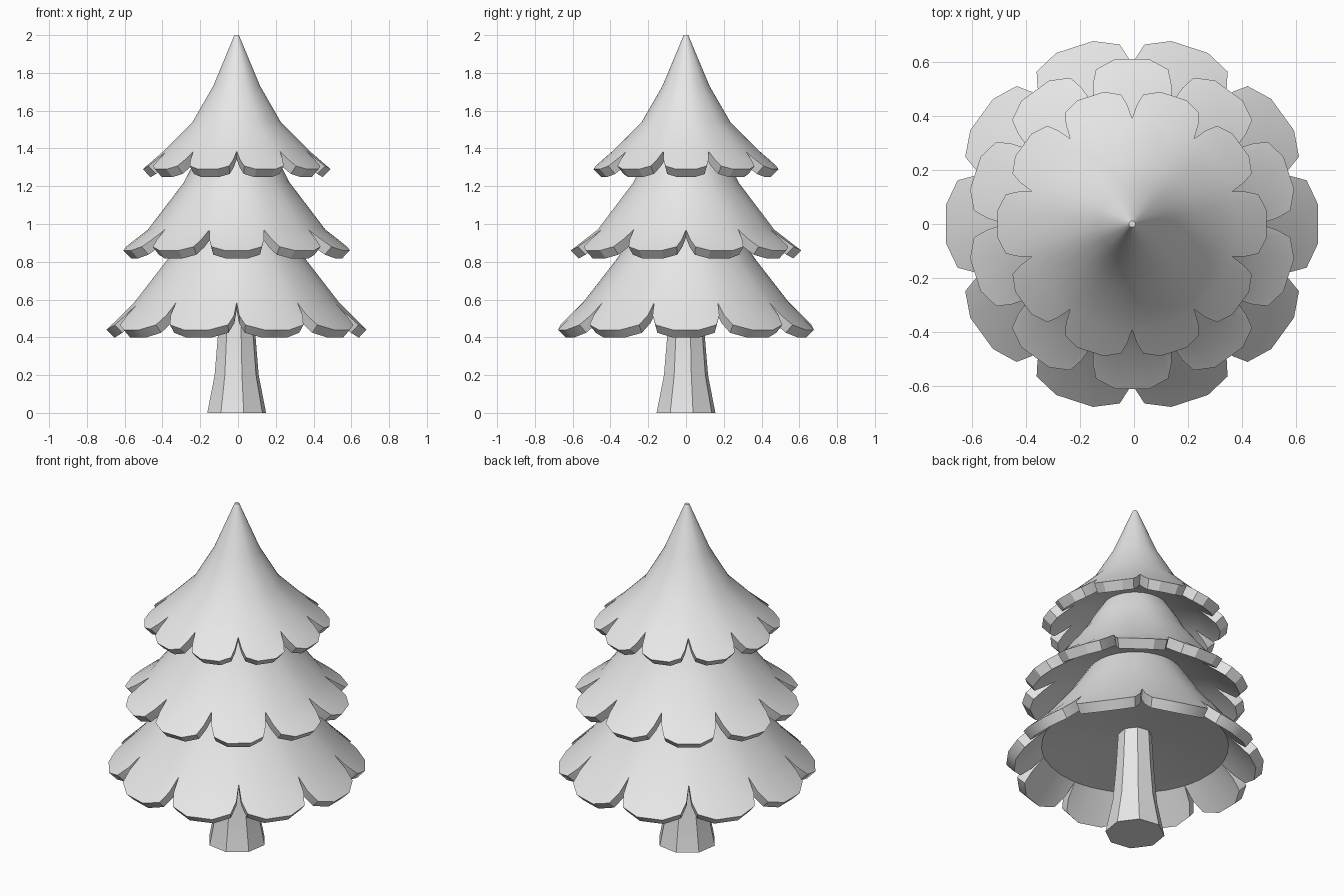
import bpy, bmesh
from math import sin, cos, pi

cube = bpy.data.objects.get("Cube")
if cube:
    bpy.data.objects.remove(cube)

CENTRE_X = -0.007
PETALS = 10
RIM_DROP = 0.042

grey = bpy.data.materials.new("plain_grey")
grey.use_nodes = True
grey.diffuse_color = (0.8, 0.8, 0.8, 1)
grey.node_tree.nodes["Principled BSDF"].inputs["Base Color"].default_value = (0.8, 0.8, 0.8, 1)


def loft(name, rings):
    """Bridge closed rings of points, cap both ends and shade smooth."""
    bm = bmesh.new()
    rows = [[bm.verts.new(p) for p in ring] for ring in rings]
    n = len(rows[0])
    for a, b in zip(rows, rows[1:]):
        for i in range(n):
            j = (i + 1) % n
            bm.faces.new((a[i], b[i], b[j], a[j]))
    bm.faces.new(rows[0])
    bm.faces.new(rows[-1])
    bmesh.ops.remove_doubles(bm, verts=bm.verts, dist=0.0005)
    bmesh.ops.recalc_face_normals(bm, faces=bm.faces)
    mesh = bpy.data.meshes.new(name)
    bm.to_mesh(mesh)
    bm.free()
    mesh.materials.append(grey)
    obj = bpy.data.objects.new(name, mesh)
    bpy.context.collection.objects.link(obj)
    bpy.ops.object.select_all(action="DESELECT")
    obj.select_set(True)
    bpy.context.view_layer.objects.active = obj
    bpy.ops.object.shade_smooth_by_angle(angle=pi / 6)


def point(r, a, z):
    return (CENTRE_X + r * cos(a), r * sin(a), z)


def tier(name, profile, tip, ceiling, turn, spread):
    """Cone skirt with a scalloped rim; the last profile point is the notch."""
    half = pi / PETALS
    side = [(0.87 * spread, 0.47), (0.73 * spread, 0.82), (0.33, 1)]
    outline = [(-1, 0)] + [(-t, s) for t, s in side] + [(t, s) for t, s in reversed(side)]
    columns = [(turn + half * (2 * k + t), s) for k in range(PETALS) for t, s in outline]
    (nr, nz), (tr, tz) = profile[-1], tip

    rings = [[point(r, a, z) for a, s in columns] for r, z in profile]
    for drop in (0, RIM_DROP):
        rings.append([point(nr + s * (tr - nr) - drop, a, nz + s * (tz - nz) - drop)
                      for a, s in columns])
    # Shallow underside
    for r, z in ((nr - RIM_DROP, nz - RIM_DROP), ceiling):
        rings.append([point(r, a, z) for a, s in columns])
    loft(name, rings)


# Foliage tiers, the middle one turned by half a petal
tier("top_tier", [(0.012, 2.0), (0.125, 1.73), (0.235, 1.54), (0.39, 1.385)],
     (0.50, 1.29), (0.1, 1.42), 0, 1)
tier("middle_tier", [(0.13, 1.47), (0.25, 1.28), (0.28, 1.22), (0.47, 0.97)],
     (0.613, 0.86), (0.15, 1.01), pi / PETALS, 1)
tier("bottom_tier", [(0.22, 1.04), (0.37, 0.81), (0.545, 0.585)],
     (0.692, 0.44), (0.08, 0.61), 0, 1.07)

# Flared trunk
SIDES = 8
loft("trunk", [[point(r, 2 * pi * (i + 0.3) / SIDES, z) for i in range(SIDES)]
               for r, z in ((0.16, 0), (0.12, 0.2), (0.103, 0.4), (0.09, 0.63))])
